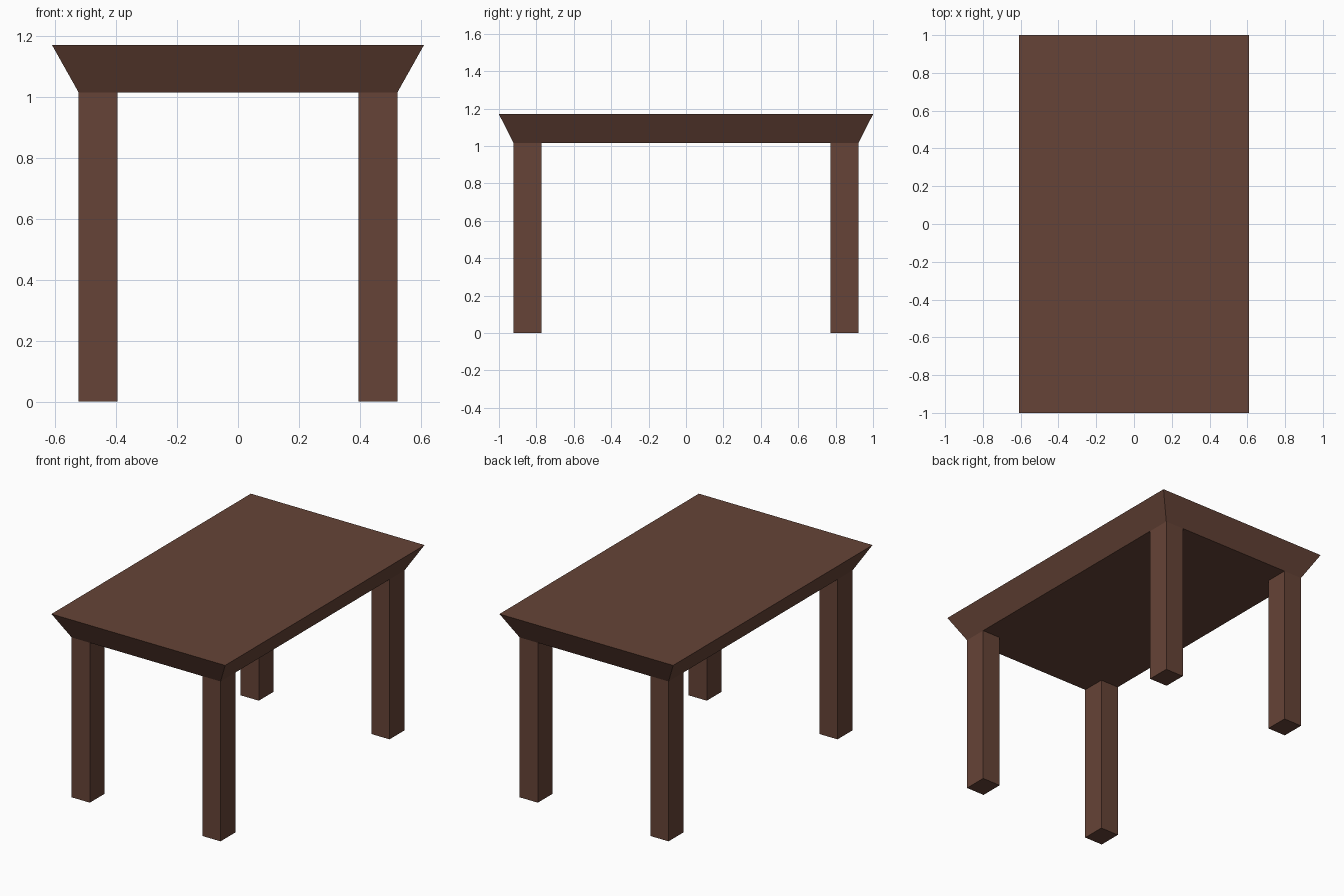
import bpy
import bmesh

if "Cube" in bpy.data.objects:
    bpy.data.objects.remove(bpy.data.objects["Cube"])

wood = bpy.data.materials.new("dark_brown_wood")
wood.diffuse_color = (0.133, 0.057, 0.038, 1.0)
wood.use_nodes = True
wood.node_tree.nodes["Principled BSDF"].inputs["Base Color"].default_value = wood.diffuse_color

TOP_Z, UNDER_Z = 1.17, 1.015        # tabletop faces
TOP_X, TOP_Y = 0.61, 1.0            # half size of the upper face
BASE_X, BASE_Y = 0.523, 0.922       # half size of the underside
LEG_X, LEG_Y = 0.128, 0.149         # leg section


def add_block(name, center, size, flare=(1.0, 1.0)):
    """Box whose upper face is scaled by flare."""
    bm = bmesh.new()
    bmesh.ops.create_cube(bm, size=1.0)
    for v in bm.verts:
        fx, fy = flare if v.co.z > 0 else (1.0, 1.0)
        v.co.x *= size[0] * fx
        v.co.y *= size[1] * fy
        v.co.z *= size[2]
    mesh = bpy.data.meshes.new(name)
    bm.to_mesh(mesh)
    bm.free()
    mesh.materials.append(wood)
    obj = bpy.data.objects.new(name, mesh)
    obj.location = center
    bpy.context.collection.objects.link(obj)
    return obj


# Tabletop with sides sloping outward to the upper edge
add_block("tabletop", (0, 0, (TOP_Z + UNDER_Z) / 2),
          (2 * BASE_X, 2 * BASE_Y, TOP_Z - UNDER_Z),
          (TOP_X / BASE_X, TOP_Y / BASE_Y))

# Four straight legs flush with the underside corners
for y_name, sy in (("front", -1), ("back", 1)):
    for x_name, sx in (("left", -1), ("right", 1)):
        add_block(f"{y_name}_{x_name}_leg",
                  (sx * (BASE_X - LEG_X / 2), sy * (BASE_Y - LEG_Y / 2), UNDER_Z / 2),
                  (LEG_X, LEG_Y, UNDER_Z))
